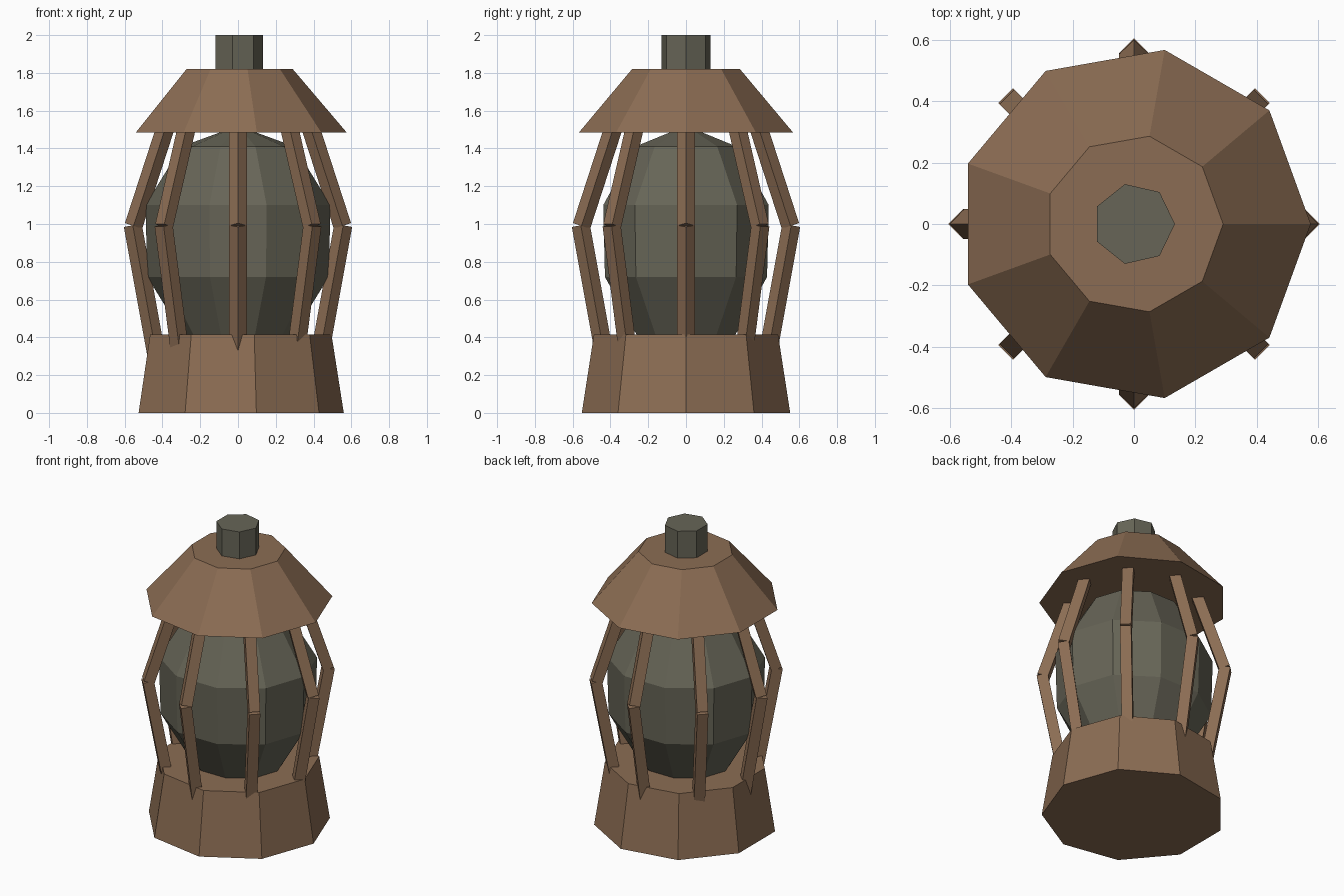
import bpy
import bmesh
from math import cos, sin, pi, radians
from mathutils import Matrix

cube = bpy.data.objects.get("Cube")
if cube:
    bpy.data.objects.remove(cube, do_unlink=True)


def material(name, color):
    mat = bpy.data.materials.new(name)
    mat.use_nodes = True
    mat.diffuse_color = color
    mat.node_tree.nodes["Principled BSDF"].inputs["Base Color"].default_value = color
    return mat


brown = material("brown_metal", (0.26, 0.152, 0.087, 1))
grey = material("grey_glass", (0.135, 0.13, 0.095, 1))


def add_loft(bm, rings, sides, matrix=Matrix(), y_scale=1.0):
    """Stack regular rings of (radius, z), first corner on +x, capped at both ends."""
    loops = []
    for radius, z in rings:
        loop = []
        for i in range(sides):
            a = 2 * pi * i / sides
            co = matrix @ Matrix.Translation((radius * cos(a), radius * sin(a) * y_scale, z))
            loop.append(bm.verts.new(co.translation))
        loops.append(loop)
    for low, high in zip(loops, loops[1:]):
        for i in range(sides):
            j = (i + 1) % sides
            bm.faces.new((low[i], low[j], high[j], high[i]))
    bm.faces.new(loops[0][::-1])
    bm.faces.new(loops[-1])
    return loops


def finish(name, bm, mat):
    mesh = bpy.data.meshes.new(name)
    bmesh.ops.recalc_face_normals(bm, faces=bm.faces)
    bm.to_mesh(mesh)
    bm.free()
    mesh.materials.append(mat)
    obj = bpy.data.objects.new(name, mesh)
    bpy.context.collection.objects.link(obj)
    return obj


def solid(name, rings, sides, mat):
    bm = bmesh.new()
    add_loft(bm, rings, sides)
    return finish(name, bm, mat)


# Base, roof and top cap
solid("base", [(0.56, 0), (0.495, 0.415)], 9, brown)
solid("roof", [(0.575, 1.485), (0.29, 1.82)], 9, brown)
solid("cap", [(0.133, 1.75), (0.133, 2.0)], 7, grey)

# Faceted globe with pointed poles
bm = bmesh.new()
loops = add_loft(bm, [(0.29, 0.41), (0.48, 0.72), (0.49, 1.1), (0.30, 1.41)], 10, y_scale=0.94)
for loop, tip in ((loops[0], 0.3), (loops[-1], 1.52)):
    cap_face = next(f for f in bm.faces if set(f.verts) == set(loop))
    centre = bmesh.ops.poke(bm, faces=[cap_face])["verts"][0]
    centre.co.z = tip
finish("globe", bm, grey)


# Cage of eight bent bars; every square section keeps the same world orientation
def cage(name, radius, z, tilt, length):
    bm = bmesh.new()
    for k in range(8):
        a = k * pi / 4
        lean = Matrix.Rotation(radians(tilt), 4, (-sin(a), cos(a), 0))
        place = Matrix.Translation((radius * cos(a), radius * sin(a), z))
        add_loft(bm, [(0.048, 0), (0.048, length)], 4, place @ lean)
    return finish(name, bm, brown)


cage("lower_bars", 0.557, 0.993, 10.3, -0.76)
cage("upper_bars", 0.553, 0.99, -18, 0.6)
